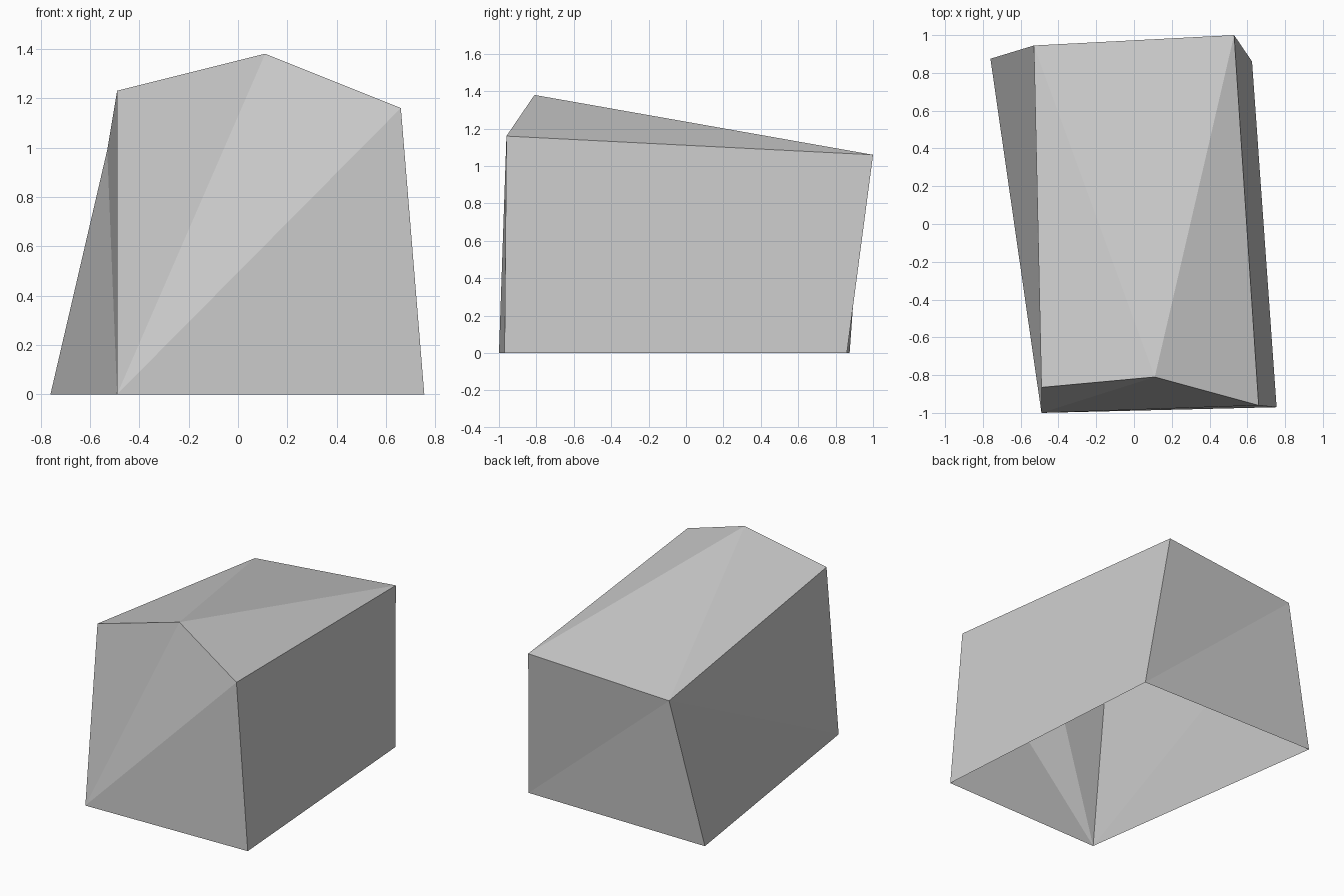
import bpy
import bmesh

cube = bpy.data.objects.get("Cube")
if cube:
    bpy.data.objects.remove(cube, do_unlink=True)

# One plain stone colour
GREY = (0.6, 0.6, 0.6, 1.0)
stone = bpy.data.materials.new("stone_grey")
stone.use_nodes = True
stone.diffuse_color = GREY
stone.node_tree.nodes["Principled BSDF"].inputs["Base Color"].default_value = GREY

# Corners of the block: the base ring, the upper ring and the front peak
corners = {
    "base_front_right": (-0.49, -1.0, 0),
    "base_front_left": (0.755, -0.97, 0),
    "base_back_left": (0.625, 0.86, 0),
    "base_back_right": (-0.76, 0.875, 0),
    "top_front_right": (-0.49, -0.865, 1.23),
    "top_front_left": (0.66, -0.96, 1.16),
    "top_back_left": (0.53, 1.0, 1.06),
    "top_back_right": (-0.53, 0.945, 0.99),
    "peak": (0.11, -0.81, 1.38),
}

bm = bmesh.new()
v = {name: bm.verts.new(co) for name, co in corners.items()}


def fan(pivot, *rim):
    """Triangles from one corner to each pair of neighbours along the rim."""
    for a, b in zip(rim, rim[1:]):
        bm.faces.new((v[pivot], v[a], v[b]))


# Front wall, rising to the peak
fan("base_front_right", "base_front_left", "top_front_left", "peak", "top_front_right")
# Right wall
fan("base_front_right", "top_front_right", "top_back_right", "base_back_right")
# Back wall
fan("base_back_left", "base_back_right", "top_back_right", "top_back_left")
# Left wall
fan("base_back_left", "top_back_left", "top_front_left", "base_front_left")
# Sloping top; the underside stays open
fan("peak", "top_front_left", "top_back_left", "top_back_right", "top_front_right")

bmesh.ops.recalc_face_normals(bm, faces=bm.faces)
mesh = bpy.data.meshes.new("rock_block")
bm.to_mesh(mesh)
bm.free()
mesh.materials.append(stone)
rock = bpy.data.objects.new("rock_block", mesh)
bpy.context.collection.objects.link(rock)
